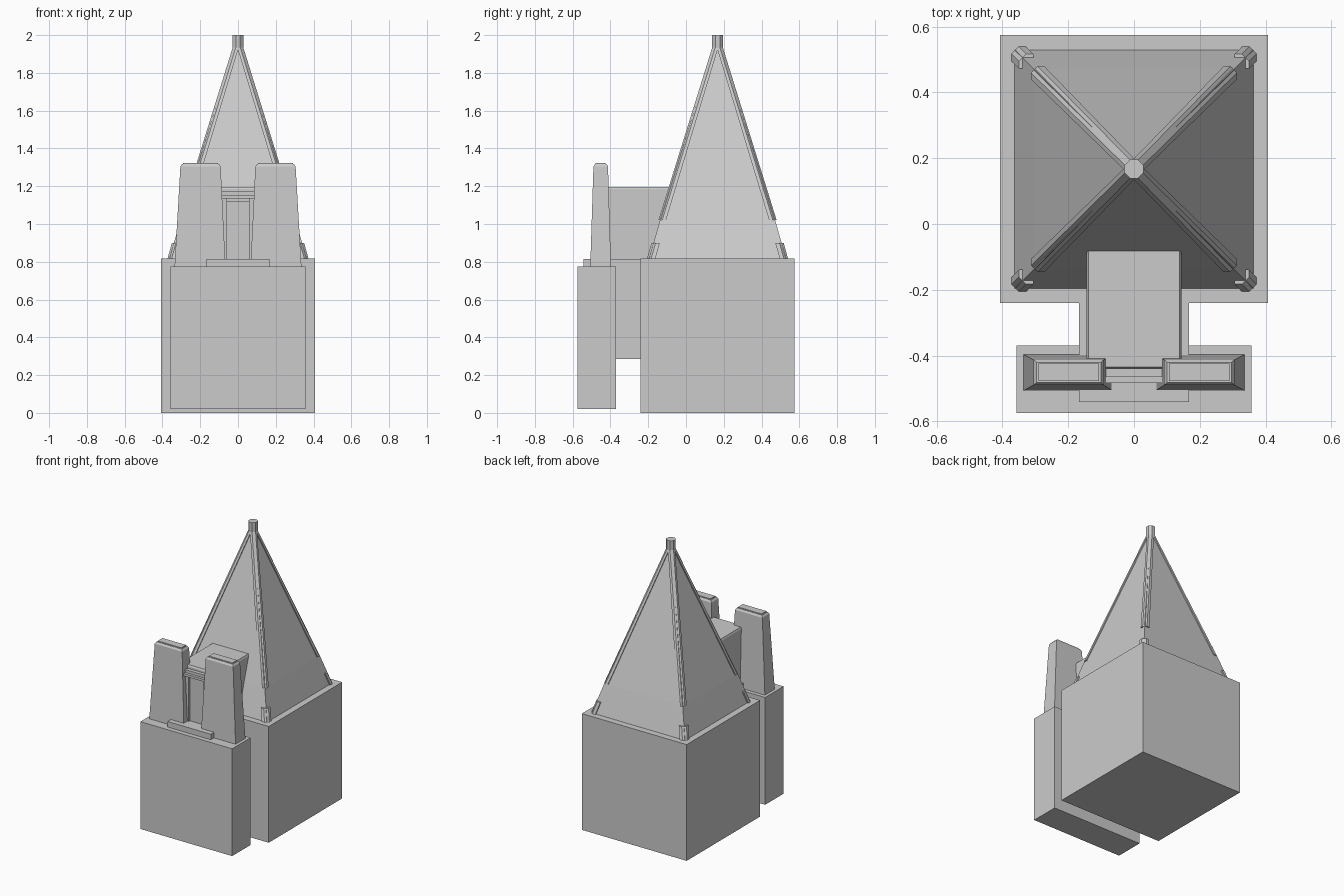
import bpy, bmesh, math

if "Cube" in bpy.data.objects:
    bpy.data.objects.remove(bpy.data.objects["Cube"])


def add_mesh(name, rings):
    """Loft a stack of closed rings (lists of xyz) into a capped solid."""
    bm = bmesh.new()
    loops = [[bm.verts.new(p) for p in ring] for ring in rings]
    n = len(loops[0])
    for a, b in zip(loops, loops[1:]):
        for i in range(n):
            j = (i + 1) % n
            bm.faces.new((a[i], a[j], b[j], b[i]))
    bm.faces.new(loops[0][::-1])
    bm.faces.new(loops[-1])
    bmesh.ops.recalc_face_normals(bm, faces=bm.faces[:])
    mesh = bpy.data.meshes.new(name)
    bm.to_mesh(mesh)
    bm.free()
    obj = bpy.data.objects.new(name, mesh)
    bpy.context.collection.objects.link(obj)
    return obj


def rect(x0, x1, y0, y1, z):
    return [(x0, y0, z), (x1, y0, z), (x1, y1, z), (x0, y1, z)]


def box(name, x0, x1, y0, y1, z0, z1):
    return add_mesh(name, [rect(x0, x1, y0, y1, z0), rect(x0, x1, y0, y1, z1)])


CY = 0.167  # centre of the spire


def square(h, z):
    return rect(-h, h, CY - h, CY + h, z)


# Foundation blocks
box("main_base", -0.408, 0.408, CY - 0.408, 0.575, 0, 0.818)
box("front_base", -0.357, 0.357, -0.575, -0.37, 0.02, 0.775)
box("bridge_block", -0.168, 0.168, -0.542, -0.2, 0.285, 0.814)

# Spire and octagonal tip
add_mesh("spire", [square(0.365, 0.81), square(0.305, 1.02), square(0.019, 1.935)])


def octagon(r, z):
    return [(r * math.cos(math.pi / 8 + i * math.pi / 4),
             CY + r * math.sin(math.pi / 8 + i * math.pi / 4), z) for i in range(8)]


add_mesh("spire_tip", [octagon(0.031, 1.92), octagon(0.031, 2.0)])

# Chamfered corner ribs and their feet
def corner(sx, sy, c, w, z):
    pts = [(c - 2 * w, c - 2 * w), (c, c - 2 * w), (c, c - w),
           (c - w, c), (c - 2 * w, c)]
    return [(sx * x, CY + sy * y, z) for x, y in pts]


for sx in (-1, 1):
    for sy in (-1, 1):
        add_mesh("spire_rib", [corner(sx, sy, 0.313, 0.02, 1.02),
                               corner(sx, sy, 0.028, 0.016, 1.935)])
        add_mesh("rib_foot", [corner(sx, sy, 0.375, 0.022, 0.81),
                              corner(sx, sy, 0.35, 0.022, 0.9)])

# Hall running from the spire to the gateway
box("hall", -0.144, 0.144, -0.44, 0.05, 0.8, 1.185)
add_mesh("hall_roof_edge", [rect(-0.144, 0.144, -0.44, 0.05, 1.185),
                            rect(-0.139, 0.139, -0.435, 0.05, 1.197)])

# Tapered pylons with bevelled caps
def pylon_ring(s, xo, xi, y0, y1, z):
    return rect(s * xo, s * xi, y0, y1, z)


for s in (-1, 1):
    add_mesh("pylon", [
        pylon_ring(s, 0.336, 0.066, -0.507, -0.397, 0.77),
        pylon_ring(s, 0.305, 0.092, -0.490, -0.413, 1.305),
        pylon_ring(s, 0.296, 0.101, -0.482, -0.421, 1.318)])
    box("pylon_cap", *sorted((s * 0.29, s * 0.107)), -0.478, -0.425, 1.31, 1.324)
    # Door jamb
    box("door_jamb", *sorted((s * 0.058, s * 0.1)), -0.465, -0.43, 0.8, 1.14)

# Gateway lintel and door
box("lintel", -0.1, 0.1, -0.484, -0.435, 1.135, 1.152)
box("lintel_band", -0.1, 0.1, -0.465, -0.435, 1.15, 1.172)
box("door", -0.058, 0.058, -0.452, -0.43, 0.8, 1.12)
